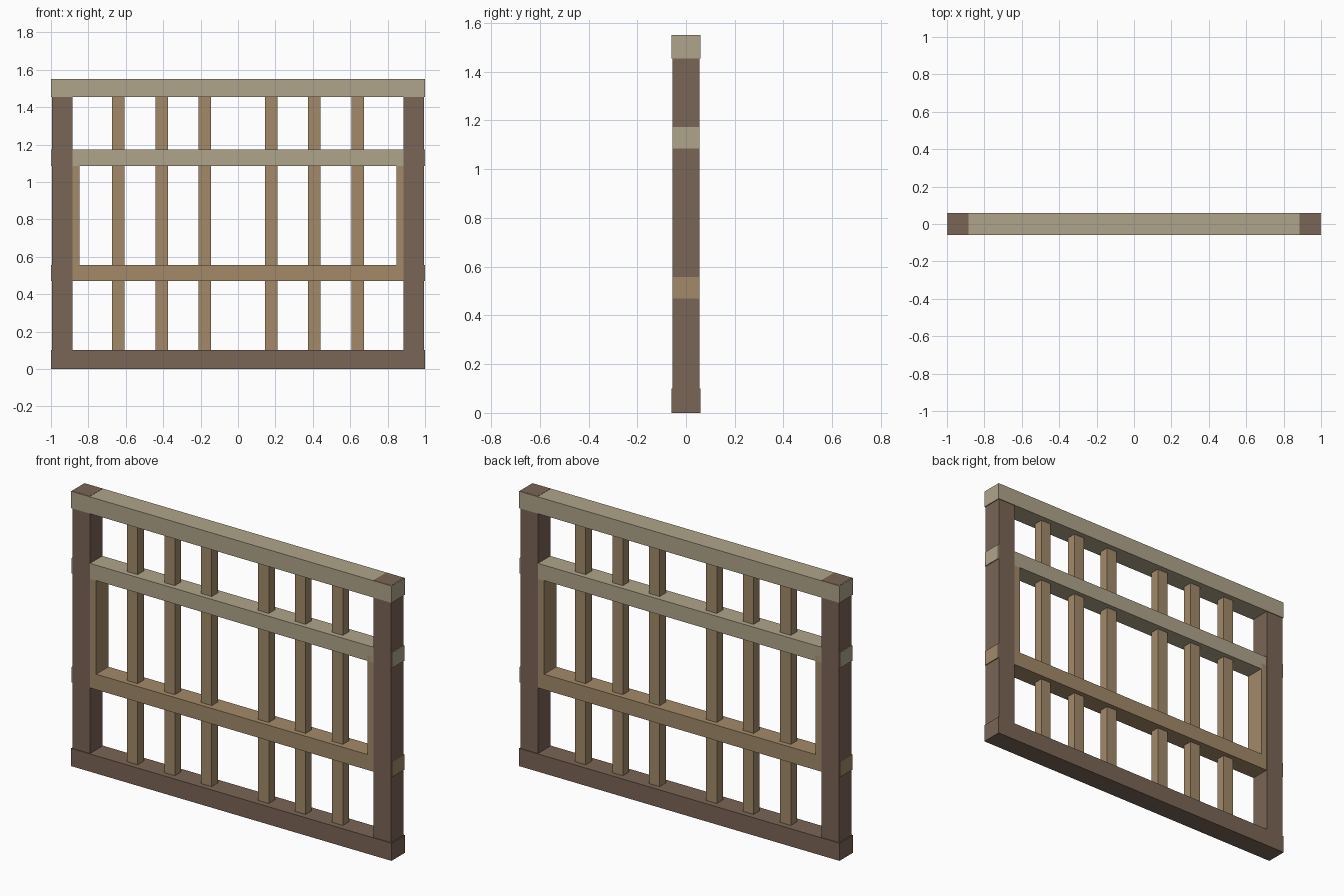
import bpy

cube = bpy.data.objects.get("Cube")
if cube:
    bpy.data.objects.remove(cube, do_unlink=True)


def material(name, rgb):
    m = bpy.data.materials.new(name)
    m.use_nodes = True
    m.diffuse_color = (*rgb, 1)
    m.node_tree.nodes["Principled BSDF"].inputs["Base Color"].default_value = (*rgb, 1)
    return m


dark = material("dark brown wood", (0.195, 0.130, 0.093))
tan = material("tan wood", (0.366, 0.254, 0.141))
pale = material("pale weathered wood", (0.434, 0.376, 0.258))


def beam(name, x0, x1, z0, z1, half_depth, mat):
    """Box beam spanning x and z, centred in depth."""
    bpy.ops.mesh.primitive_cube_add(size=1, location=((x0 + x1) / 2, 0, (z0 + z1) / 2))
    ob = bpy.context.object
    ob.name = name
    ob.scale = (x1 - x0, 2 * half_depth, z1 - z0)
    bpy.ops.object.transform_apply(location=False, rotation=False, scale=True)
    ob.data.materials.append(mat)
    return ob


# Horizontal rails, bottom to top
beam("base_rail", -1, 1, 0, 0.10, 0.06, dark)
beam("lower_rail", -1, 1, 0.47, 0.557, 0.055, tan)
beam("upper_rail", -1, 1, 1.085, 1.172, 0.055, pale)
beam("top_rail", -1, 1, 1.455, 1.55, 0.06, pale)

# Posts, inner jambs and slim bars on both sides
for side, s in (("left", 1), ("right", -1)):
    def pair(name, a, b, *rest):
        beam(f"{side}_{name}", min(s * a, s * b), max(s * a, s * b), *rest)

    pair("post", 0.885, 0.995, 0.01, 1.551, 0.056, dark)
    pair("inner_jamb", 0.847, 0.955, 0.52, 1.12, 0.055, tan)
    for i, x in enumerate((0.178, 0.408, 0.64)):
        pair(f"bar_{i + 1}", x - 0.033, x + 0.033, 0.05, 1.50, 0.027, tan)
